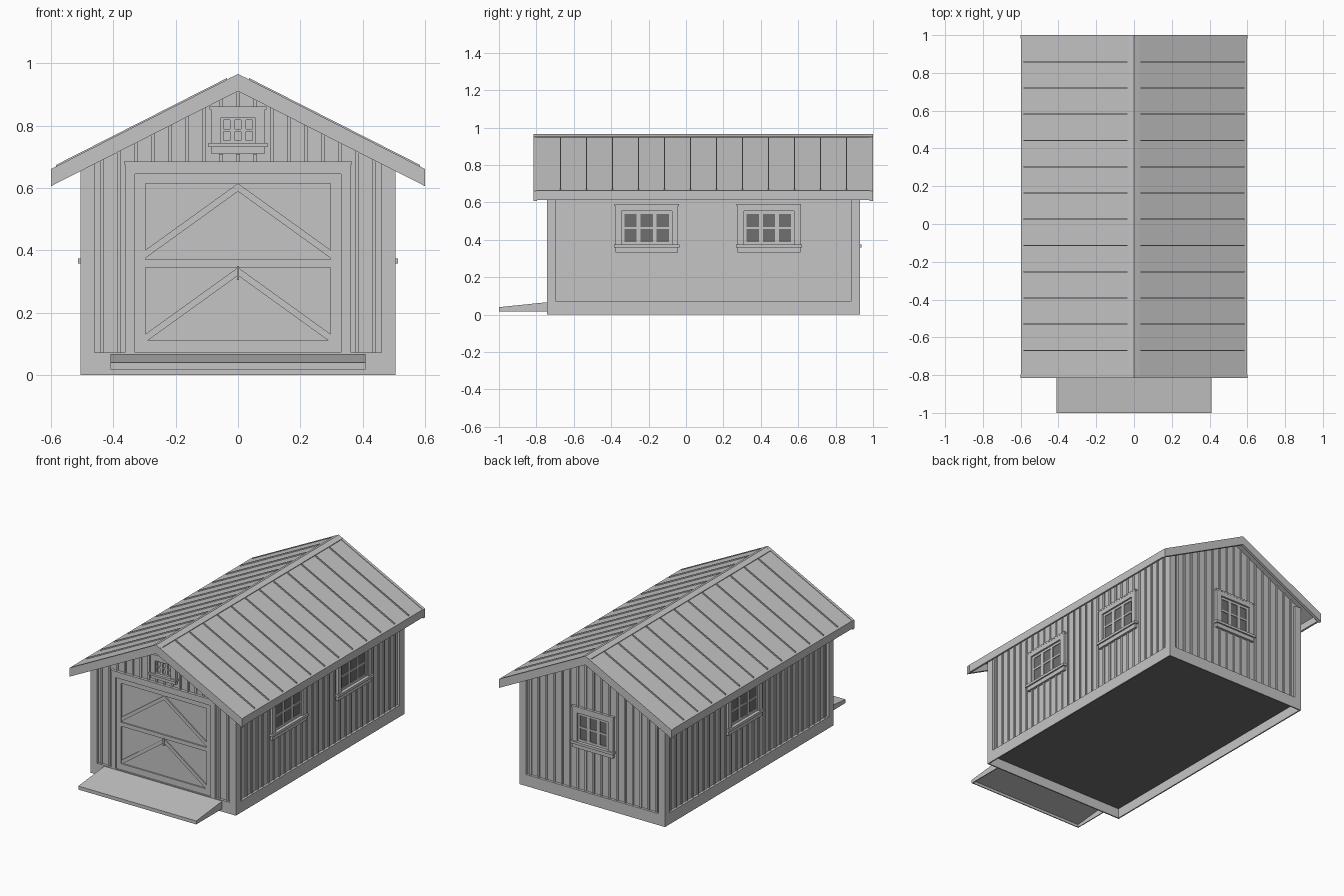
import bpy, bmesh
from math import radians
from mathutils import Matrix

if "Cube" in bpy.data.objects:
    bpy.data.objects.remove(bpy.data.objects["Cube"], do_unlink=True)


def material(name, value):
    m = bpy.data.materials.new(name)
    m.use_nodes = True
    colour = (value, value, value, 1)
    m.diffuse_color = colour
    m.node_tree.nodes["Principled BSDF"].inputs["Base Color"].default_value = colour
    return m


GREY = material("light grey", 0.56)
DARK = material("dark grey", 0.16)


def finish(name, bm, mat, turn):
    bmesh.ops.recalc_face_normals(bm, faces=bm.faces)
    bm.transform(Matrix.Rotation(radians(turn), 4, "Z"))
    mesh = bpy.data.meshes.new(name)
    bm.to_mesh(mesh)
    bm.free()
    mesh.materials.append(mat)
    bpy.context.collection.objects.link(bpy.data.objects.new(name, mesh))


def prisms(name, shapes, mat=GREY, turn=0):
    """Each shape is (outline in x and z, y start, y end)."""
    bm = bmesh.new()
    for outline, y0, y1 in shapes:
        face = bm.faces.new([bm.verts.new((x, y0, z)) for x, z in outline])
        out = bmesh.ops.extrude_face_region(bm, geom=[face])["geom"]
        verts = [v for v in out if isinstance(v, bmesh.types.BMVert)]
        bmesh.ops.translate(bm, vec=(0, y1 - y0, 0), verts=verts)
    finish(name, bm, mat, turn)


def box(x0, x1, y0, y1, z0, z1):
    return ([(x0, z0), (x1, z0), (x1, z1), (x0, z1)], y0, y1)


# Walls: turn about z and distance from the centre
FRONT, LEFT, BACK, RIGHT = (0, .727), (90, .489), (180, .914), (-90, .489)
SLOPE, APEX = .508, .963


def roof_z(x):
    return APEX - SLOPE * abs(x)


def plate(wall, u0, u1, z0, z1, depth):
    """A box lying on a wall and standing out by depth."""
    return box(u0, u1, -wall[1] - depth, -wall[1] + .004, z0, z1)


def chevron(half, top, thick, slope=SLOPE):
    low = top - slope * half
    return [(-half, low), (0, top), (half, low),
            (half, low - thick), (0, top - thick), (-half, low - thick)]


# Main body, thin base skirt and raised floor
gable = [(-.489, .07), (.489, .07), (.489, roof_z(.489) - .006), (0, APEX - .006),
         (-.489, roof_z(.489) - .006)]
prisms("walls", [(gable, -.727, .914)])
prisms("base_skirt", [box(-.505, .505, -.743, -.735, 0, .072),
                      box(-.505, .505, .922, .93, 0, .072),
                      box(-.505, -.497, -.735, .922, 0, .072),
                      box(.497, .505, -.735, .922, 0, .072)])
prisms("base_top", [box(-.5, .5, -.738, .925, .067, .072)])
prisms("floor", [box(-.497, .497, -.735, .922, .062, .067)], DARK)
prisms("corner_boards", [box(x, x + .045, y, y + .045, .07, .695)
                         for x in (-.505, .46) for y in (-.743, .885)])

# Battens on all four walls, interrupted by the openings (centre, half width, low, high)
STEP, HALF = .0547, .006
WIN_LOW, WIN_HIGH = .334, .59


def battens(name, wall, positions, top, openings):
    strips = []
    for u in positions:
        spans = [(.07, top(u))]
        for centre, half, low, high in openings:
            if abs(u - centre) < half:
                spans = [(.07, low), (high, top(u))]
        strips += [plate(wall, u - HALF, u + HALF, a, b, .0065)
                   for a, b in spans if b - a > .005]
    prisms(name + "_battens", strips, turn=wall[0])


def under_roof(u):
    return roof_z(u) - .01


across = [k * STEP for k in range(-8, 9)]
middle = [u for u in across if abs(u) < .09]
along = [.0905 + k * STEP for k in range(-14, 15)]
battens("back", BACK, across, under_roof, [(0, .142, WIN_LOW, WIN_HIGH)])
battens("front", FRONT, [u for u in across if abs(u) > .09], under_roof,
        [(0, .36, .07, .68)])
battens("gable", FRONT, middle, under_roof, [(0, .09, .07, .858)])
battens("under_window", FRONT, middle, lambda u: .71, [(0, .36, .07, .68)])
battens("left", LEFT, along, lambda u: .7,
        [(c, .168, WIN_LOW, WIN_HIGH) for c in (-.21, .443)])
battens("right", RIGHT, [-u for u in along], lambda u: .7,
        [(-.13, .168, WIN_LOW, WIN_HIGH)])


def window(name, wall, u, w, z0, z1, trim, sill, sash, bar, inset=.005, proud=.016,
           pane_mat=DARK):
    """Three by two panes; w is the half width, z0 the sill top, z1 the frame top."""
    turn, inner, top = wall[0], w - trim, z1 - trim
    prisms(name + "_glass", [plate(wall, u - inner, u + inner, z0, top, .001)],
           pane_mat, turn)
    parts = [plate(wall, u - w, u - inner, z0, z1, proud),
             plate(wall, u + inner, u + w, z0, z1, proud),
             plate(wall, u - inner, u + inner, top, z1, proud),
             plate(wall, u - w - .004, u + w + .004, z1 - .006, z1 + .004, proud + .001),
             plate(wall, u - w - .008, u + w + .008, z0 - sill, z0, proud + .009),
             plate(wall, u - w, u + w, z0 - sill * 2.6, z0 - sill, proud)]
    # Sash edge and glazing bars
    for s in (-1, 1):
        edge, third = u + s * (inner - sash / 2), u + s * inner * .32
        parts.append(plate(wall, edge - sash / 2, edge + sash / 2, z0, top, inset + .001))
        parts.append(plate(wall, third - bar, third + bar, z0, top, inset + .0005))
    mid = (z0 + top) / 2
    for a, b in ((z0, z0 + sash), (mid - bar / 2, mid + bar / 2), (top - sash, top)):
        parts.append(plate(wall, u - inner, u + inner, a, b, inset))
    prisms(name + "_frame", parts, turn=turn)


SIDE = (.168, .374, .588, .034, .016, .015, .0105)
window("left_front_window", LEFT, -.21, *SIDE)
window("left_rear_window", LEFT, .443, *SIDE)
window("right_window", RIGHT, -.13, *SIDE)
window("back_window", BACK, 0, .142, *SIDE[1:])
window("gable_window", FRONT, 0, .087, .745, .858, .032, .013, .008, .008,
       .0095, .0195, GREY)

# Door with framed panels and chevron braces
D = FRONT
prisms("door_panel", [plate(D, -.33, .33, .07, .645, .001)])
prisms("door_rails", [plate(D, s * .3135 - .0165, s * .3135 + .0165, .07, .645, .009)
                      for s in (-1, 1)]
       + [plate(D, -.297, .297, a, b, .009)
          for a, b in ((.07, .11), (.345, .37), (.615, .645))])
prisms("door_braces", [(chevron(.297, t, .026, .72), -.735, -.725) for t in (.615, .345)])
prisms("door_frame", [plate(D, s * .346 - .016, s * .346 + .016, .07, .677, .0165)
                      for s in (-1, 1)]
       + [plate(D, -.33, .33, .645, .677, .0165),
          plate(D, -.366, .366, .675, .685, .0185)])
prisms("door_handle", [plate(D, -.004, .004, .305, .35, .016)])

# Ramp: sloping plate with a thin skirt at the front and sides
prisms("ramp_plate", [([(-1, .034), (-.735, .061), (-.735, .067), (-1, .04)], -.41, .41)],
       turn=90)
prisms("ramp_skirt", [([(-1, .018), (-.735, .018), (-.735, .065), (-1, .038)], a, a + .006)
                      for a in (-.41, .404)]
       + [box(-1, -.994, -.404, .404, .018, .037)], turn=90)

# Roof: thin sheets edged by deeper boards
prisms("roof_sheets", [(chevron(.592, APEX, .008), -.805, .99)])
prisms("barge_boards", [(chevron(.6, .966, .055), -.815, -.797),
                        (chevron(.6, .966, .055), .982, 1)])
prisms("eave_boards", [box(s * .593 - .006, s * .593 + .006, -.8, .985, .613, .663)
                       for s in (-1, 1)])
prisms("ridge_cap", [(chevron(.03, APEX + .002, .01, .44), -.813, .998)])
seams = []
for k in range(12):
    y = -.67 + k * .139
    for s in (-1, 1):
        a, b = s * .035, s * .585
        seams.append(([(a, roof_z(a) - .004), (b, roof_z(b) - .004),
                       (b, roof_z(b) + .008), (a, roof_z(a) + .008)], y - .003, y + .003))
prisms("roof_seams", seams)
